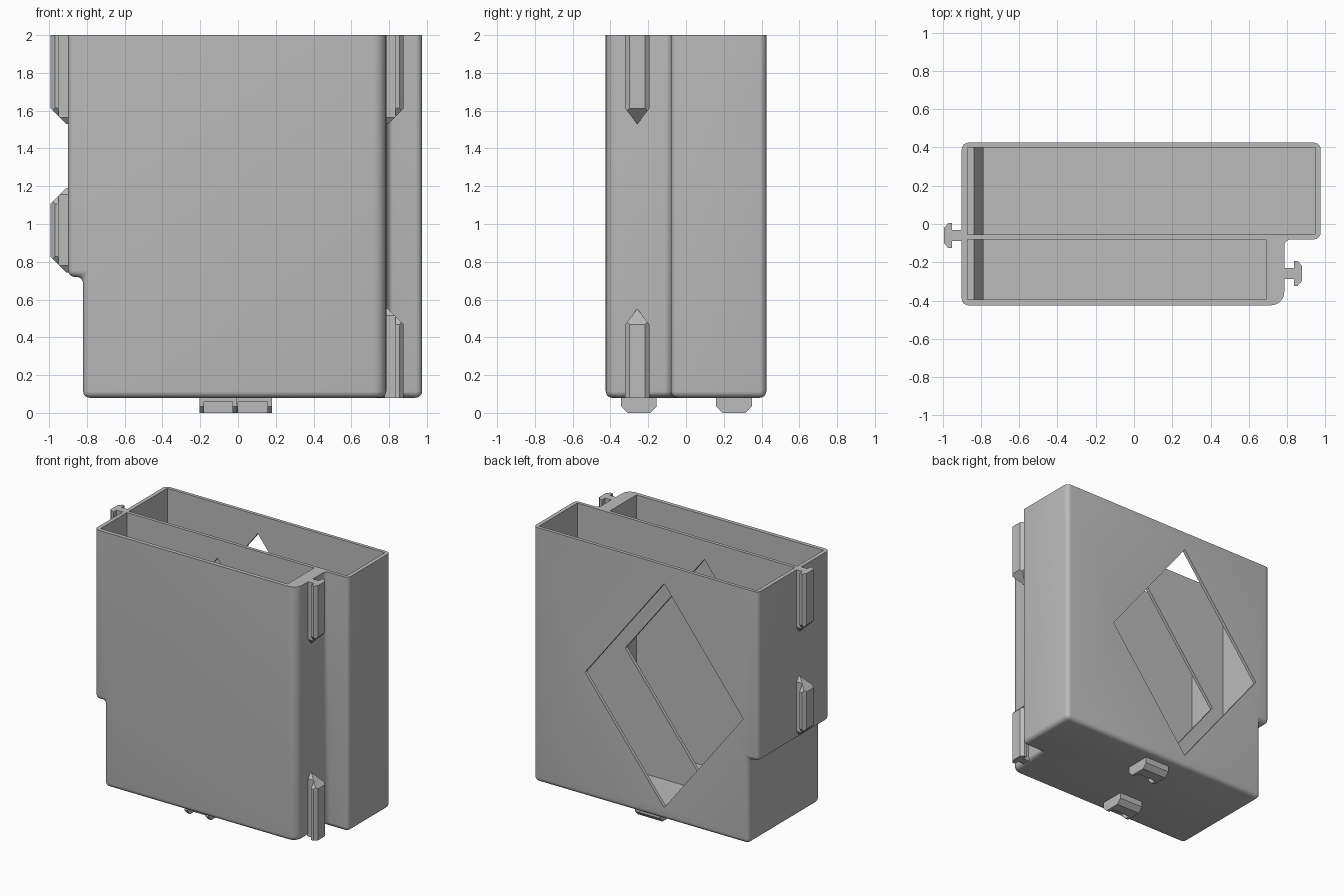
import bpy, bmesh, math
from mathutils import Vector

if "Cube" in bpy.data.objects:
    bpy.data.objects.remove(bpy.data.objects["Cube"], do_unlink=True)

grey = bpy.data.materials.new("plain_grey")
grey.use_nodes = True
COLOUR = (0.5, 0.5, 0.5, 1)
grey.diffuse_color = COLOUR
grey.node_tree.nodes["Principled BSDF"].inputs["Base Color"].default_value = COLOUR


def finish(bm, name):
    bmesh.ops.recalc_face_normals(bm, faces=bm.faces[:])
    mesh = bpy.data.meshes.new(name)
    bm.to_mesh(mesh)
    bm.free()
    mesh.materials.append(grey)
    ob = bpy.data.objects.new(name, mesh)
    bpy.context.collection.objects.link(ob)
    return ob


def prism(points, depth):
    """Closed bmesh from a flat outline swept along a vector."""
    bm = bmesh.new()
    face = bm.faces.new([bm.verts.new(p) for p in points])
    new = bmesh.ops.extrude_face_region(bm, geom=[face])["geom"]
    bmesh.ops.translate(bm, vec=depth, verts=[v for v in new if isinstance(v, bmesh.types.BMVert)])
    return bm


def side_prism(outline, y0, y1):
    return prism([(x, y0, z) for x, z in outline], (0, y1 - y0, 0))


def rect(x0, x1, z0, z1):
    return [(x0, z0), (x1, z0), (x1, z1), (x0, z1)]


def apply(ob, mod):
    bpy.ops.object.select_all(action='DESELECT')
    bpy.context.view_layer.objects.active = ob
    ob.select_set(True)
    bpy.ops.object.modifier_apply(modifier=mod.name)


def cut(ob, bm):
    cutter = finish(bm, "cutter")
    cutter.hide_render = True
    mod = ob.modifiers.new("cut", 'BOOLEAN')
    mod.operation, mod.solver, mod.object = 'DIFFERENCE', 'EXACT', cutter
    apply(ob, mod)
    bpy.data.objects.remove(cutter, do_unlink=True)


# Outer shell: a wide back compartment and a narrower front one
LEFT, WIDE, NARROW = -0.9, 0.975, 0.785
FRONT, MIDDLE, BACK = -0.425, -0.08, 0.425
plan = [(LEFT, FRONT), (NARROW, FRONT), (NARROW, MIDDLE), (WIDE, MIDDLE), (WIDE, BACK), (LEFT, BACK)]
bm = prism([(x, y, 0.08) for x, y in plan], (0, 0, 2.1))
corner = [e for e in bm.edges if all(abs(v.co.x - NARROW) + abs(v.co.y - FRONT) < 0.001 for v in e.verts)]
bmesh.ops.bevel(bm, geom=corner, offset=0.07, segments=6, profile=0.5, affect='EDGES')
case = finish(bm, "case")
cut(case, side_prism(rect(-1.2, -0.82, -0.2, 0.72), -1, 1))
bevel = case.modifiers.new("round", 'BEVEL')
bevel.width, bevel.segments, bevel.angle_limit = 0.035, 5, math.radians(40)
apply(case, bevel)
cut(case, side_prism(rect(-2, 2, 2, 3), -1, 1))

# Two open pockets following the stepped side
for right, y0, y1 in ((0.69, -0.395, -0.08), (0.945, -0.055, 0.4)):
    pocket = [(-0.87, 2.1), (-0.87, 0.76), (-0.835, 0.76), (-0.785, 0.68), (-0.785, 0.11), (right, 0.11), (right, 2.1)]
    cut(case, side_prism(pocket, y0, y1))

# Diamond window through the back wall and the divider
cx, cz, half_w, half_h = -0.115, 1.015, 0.66, 0.845
diamond = [(cx, cz + half_h), (cx + half_w, cz), (cx, cz - half_h), (cx - half_w, cz)]
cut(case, side_prism(diamond, -0.15, 0.6))


# T-shaped rails with pointed ends
def rail(name, side, wall, yc, z0, z1, point_low, point_high):
    half = [(-0.01, 0.028), (0.05, 0.028), (0.05, 0.065), (0.07, 0.065), (0.092, 0.04)]
    outline = half + [(u, -v) for u, v in reversed(half)]
    bm = prism([(wall + side * u, yc + v, z0) for u, v in outline], (0, 0, z1 - z0))
    for z, d, wanted in ((z0, -1, point_low), (z1, 1, point_high)):
        if not wanted:
            continue
        planes = [((wall, yc, z), (side, 0, d))]
        planes += [((wall, yc + s * 0.028, z - d * 0.045), (0, s * 1.3, d)) for s in (-1, 1)]
        for co, no in planes:
            bmesh.ops.bisect_plane(bm, geom=bm.verts[:] + bm.edges[:] + bm.faces[:],
                                   plane_co=co, plane_no=Vector(no).normalized(), clear_outer=True)
            bmesh.ops.holes_fill(bm, edges=[e for e in bm.edges if e.is_boundary], sides=0)
    finish(bm, name)


rail("left_upper_rail", 1, NARROW, -0.258, 1.52, 2, True, False)
rail("left_lower_rail", 1, NARROW, -0.258, 0.08, 0.56, False, True)
rail("right_upper_rail", -1, LEFT, -0.06, 1.52, 2, True, False)
rail("right_lower_rail", -1, LEFT, -0.06, 0.735, 1.2, True, True)


# Chamfered clip feet, notched between their two legs, and pads on the floor above
def foot(name, x0, x1, yc, facing):
    h, c = 0.095, 0.035
    outline = [(-h, 0.09), (-h, c), (c - h, 0), (h - c, 0), (h, c), (h, 0.09)]
    ob = finish(prism([(x0, yc + y, z) for y, z in outline], (x1 - x0, 0, 0)), name)
    ys = sorted((yc + facing * 0.02, yc + facing * 0.2))
    cut(ob, side_prism(rect(x0 + 0.025, x1 - 0.025, -0.1, 0.06), *ys))
    finish(side_prism(rect(x0 - 0.01, x1 + 0.015, 0.105, 0.114), yc - 0.105, yc + 0.115), name + "_floor_pad")


foot("front_foot", -0.205, -0.005, -0.25, -1)
foot("back_foot", -0.025, 0.18, 0.255, -1)

bpy.ops.object.select_all(action='DESELECT')
case.select_set(True)
bpy.context.view_layer.objects.active = case
bpy.ops.object.shade_smooth_by_angle(angle=math.radians(30))
